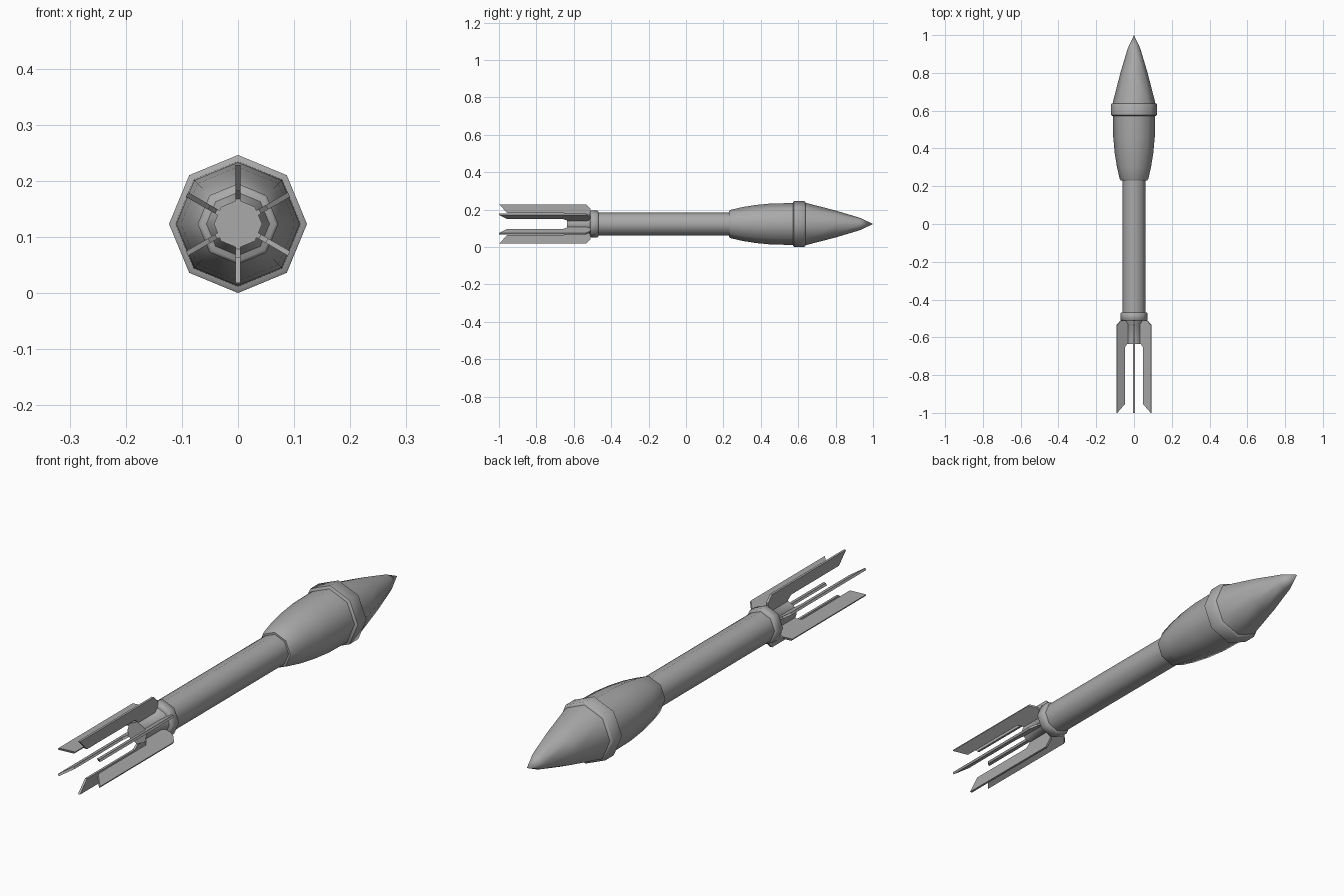
import bpy, bmesh, math
from mathutils import Vector

if "Cube" in bpy.data.objects:
    bpy.data.objects.remove(bpy.data.objects["Cube"])

SIDES = 8
AXIS_Z = 0.123

grey = bpy.data.materials.new("grey metal")
grey.use_nodes = True
COLOUR = (0.4, 0.4, 0.4, 1)
grey.diffuse_color = COLOUR
grey.node_tree.nodes["Principled BSDF"].inputs["Base Color"].default_value = COLOUR


def finish(name, bm, smooth):
    bmesh.ops.recalc_face_normals(bm, faces=bm.faces)
    mesh = bpy.data.meshes.new(name)
    bm.to_mesh(mesh)
    bm.free()
    mesh.materials.append(grey)
    obj = bpy.data.objects.new(name, mesh)
    bpy.context.collection.objects.link(obj)
    if smooth:
        bpy.ops.object.select_all(action="DESELECT")
        obj.select_set(True)
        bpy.context.view_layer.objects.active = obj
        bpy.ops.object.shade_smooth_by_angle(angle=math.radians(50))
    return obj


def lathe(name, profile):
    """Turn a (y, radius) profile around the long axis; radius 0 closes to a point."""
    bm = bmesh.new()
    rings = []
    for y, r in profile:
        count = SIDES if r > 0 else 1
        rings.append([bm.verts.new((r * math.cos(math.tau * i / SIDES), y,
                                    AXIS_Z + r * math.sin(math.tau * i / SIDES)))
                      for i in range(count)])
    for a, b in zip(rings, rings[1:]):
        for i in range(SIDES):
            corners = [a[i % len(a)], a[(i + 1) % len(a)],
                       b[(i + 1) % len(b)], b[i % len(b)]]
            bm.faces.new(list(dict.fromkeys(corners)))
    for ring in (rings[0], rings[-1]):
        if len(ring) > 1:
            bm.faces.new(ring)
    return finish(name, bm, True)


def fin(name, angle, thickness=0.009):
    """Flat swept blade lying in a plane through the long axis."""
    outline = [(-1, 0.105), (-0.535, 0.105), (-0.51, 0.08), (-0.51, 0.035),
               (-0.635, 0.035), (-0.635, 0.045), (-0.655, 0.059), (-0.955, 0.059)]
    out = Vector((math.cos(angle), 0, math.sin(angle)))
    side = Vector((-math.sin(angle), 0, math.cos(angle))) * thickness
    bm = bmesh.new()
    verts = [bm.verts.new(out * r - side / 2 + Vector((0, y, AXIS_Z))) for y, r in outline]
    face = bm.faces.new(verts)
    moved = bmesh.ops.extrude_face_region(bm, geom=[face])["geom"]
    bmesh.ops.translate(bm, vec=side,
                        verts=[v for v in moved if isinstance(v, bmesh.types.BMVert)])
    return finish(name, bm, False)


# Tail: core stub, flared into the collar
lathe("tail_core", [(-0.635, 0.043), (-0.53, 0.043), (-0.507, 0.06), (-0.5, 0.06)])
lathe("tail_collar", [(-0.512, 0.066), (-0.507, 0.072), (-0.473, 0.072), (-0.468, 0.066)])

# Long body tube
lathe("body_tube", [(-0.48, 0.062), (0.25, 0.062)])

# Warhead: swelling rear shell, raised band and pointed nose
lathe("rear_shell", [(0.23, 0.07), (0.24, 0.076), (0.3, 0.09), (0.375, 0.102),
                     (0.46, 0.11), (0.59, 0.112)])
lathe("raised_band", [(0.573, 0.116), (0.578, 0.123), (0.632, 0.123), (0.639, 0.116)])
lathe("nose_cone", [(0.63, 0.114), (0.645, 0.112), (0.8, 0.072), (0.93, 0.033), (1, 0)])

# Six tail fins
for i in range(6):
    fin(f"tail_fin_{i + 1}", math.radians(30 + 60 * i))
